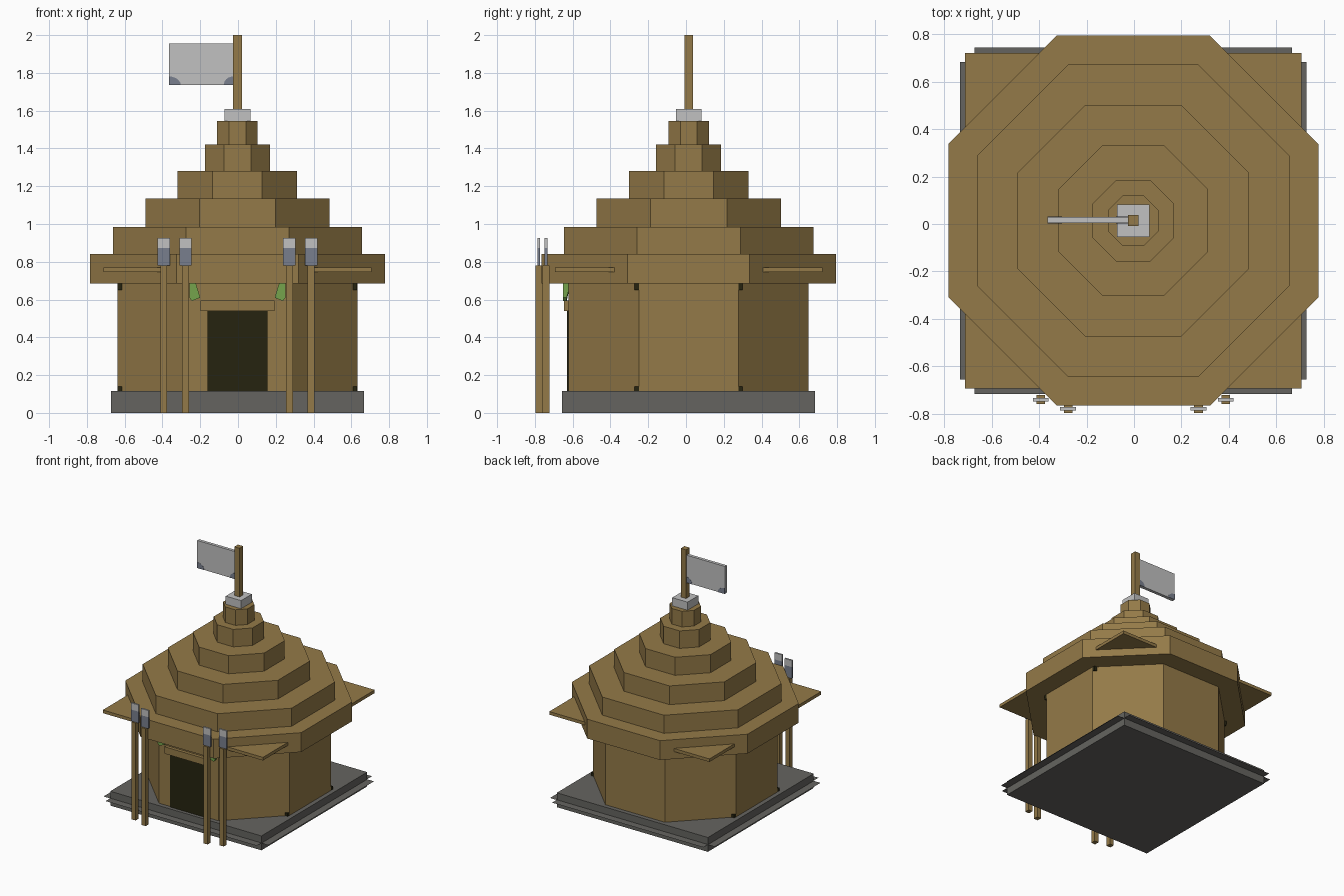
import bpy, bmesh, math
from mathutils import Vector

default = bpy.data.objects.get("Cube")
if default:
    bpy.data.objects.remove(default, do_unlink=True)


def material(name, rgb):
    m = bpy.data.materials.new(name)
    lin = [((c / 255 + 0.055) / 1.055) ** 2.4 for c in rgb] + [1]
    m.use_nodes = True
    m.diffuse_color = lin
    m.node_tree.nodes["Principled BSDF"].inputs["Base Color"].default_value = lin
    return m


WOOD = material("brown wood", (148, 122, 72))
STONE = material("dark grey stone", (101, 100, 96))
PALE = material("pale grey", (193, 193, 193))
SLATE = material("slate blue grey", (121, 127, 141))
LEAF = material("leaf green", (117, 164, 76))
DARK = material("dark opening", (38, 36, 16))

CX, CY = -0.003, 0.014   # axis of the building


def prism(name, pts, lo, hi, mat, axis="z"):
    """Extrude a flat outline between lo and hi along z or y."""
    def place(p, h):
        return (p[0], p[1], h) if axis == "z" else (p[0], h, p[1])
    bm = bmesh.new()
    base = bm.faces.new([bm.verts.new(place(p, lo)) for p in pts])
    if hi > lo:
        ext = bmesh.ops.extrude_face_region(bm, geom=[base], use_keep_orig=True)
        shift = Vector(place((0, 0), hi - lo))
        for g in ext["geom"]:
            if isinstance(g, bmesh.types.BMVert):
                g.co += shift
        bmesh.ops.recalc_face_normals(bm, faces=bm.faces[:])
    mesh = bpy.data.meshes.new(name)
    bm.to_mesh(mesh)
    bm.free()
    mesh.materials.append(mat)
    obj = bpy.data.objects.new(name, mesh)
    bpy.context.collection.objects.link(obj)
    return obj


def box(name, x, y, z, mat):
    rect = [(x[0], y[0]), (x[1], y[0]), (x[1], y[1]), (x[0], y[1])]
    return prism(name, rect, z[0], z[1], mat)


def around(half, centre):
    return (centre - half, centre + half)


def octagon(apothem):
    r = apothem / math.cos(math.pi / 8)
    return [(CX + r * math.cos((i + 0.5) * math.pi / 4),
             CY + r * math.sin((i + 0.5) * math.pi / 4)) for i in range(8)]


# Stone base with thin flanges on its four sides
box("base_slab", around(0.67, CX), around(0.67, CY), (0, 0.115), STONE)
box("base_flange_sides", around(0.73, CX), around(0.67, CY), (0.057, 0.057), STONE)
box("base_flange_ends", around(0.67, CX), around(0.73, CY), (0.059, 0.059), STONE)

# Octagonal wall
prism("wall", octagon(0.635), 0.115, 0.685, WOOD)

# Small dark gaps at the side corners of the wall
for sx in (-1, 1):
    for sy in (-1, 1):
        x, y = CX + sx * 0.622, CY + sy * 0.272
        box("corner_gap_top", around(0.012, x), around(0.014, y), (0.65, 0.685), DARK)
        box("corner_gap_bottom", around(0.012, x), around(0.014, y), (0.115, 0.14), DARK)

# Stepped roof
tiers = [(0.78, 0.84), (0.66, 0.985), (0.488, 1.135),
         (0.316, 1.28), (0.172, 1.42), (0.107, 1.545)]
bottom = 0.685
for apothem, top in tiers:
    prism("roof_tier", octagon(apothem), bottom, top, WOOD)
    bottom = top

# Square board whose corners stick out of the eaves
box("eave_board", around(0.71, CX), around(0.708, CY), (0.745, 0.77), WOOD)

# Cap, flagpole and flag
box("roof_cap", around(0.068, CX), around(0.068, CY), (1.545, 1.61), PALE)
box("flagpole", around(0.023, CX), around(0.023, CY), (1.61, 2.0), WOOD)
box("flag", (-0.365, -0.025), (0.005, 0.03), (1.735, 1.955), PALE)
for corner, side, rx in ((-0.365, 1, 0.062), (-0.026, -1, 0.05)):
    arc = [(corner + side * rx * math.cos(t * math.pi / 12),
            1.735 + 0.046 * math.sin(t * math.pi / 12)) for t in range(7)]
    prism("flag_corner_patch", [(corner, 1.735)] + arc, 0.003, 0.032, SLATE, "y")

# Doorway and lintel
box("doorway", around(0.158, CX), (-0.629, -0.615), (0.115, 0.54), DARK)
box("lintel", around(0.195, CX), (-0.647, -0.61), (0.54, 0.595), WOOD)

for s in (-1, 1):
    # Hanging leaves beside the lintel
    outline = [(0.255, 0.685), (0.22, 0.685), (0.197, 0.61), (0.24, 0.593), (0.255, 0.61)]
    leaf = prism("hanging_leaf", [(CX + s * x, z) for x, z in outline],
                 -0.65, -0.61, LEAF, "y")
    for v in leaf.data.vertices:
        if v.co.z < 0.65 and v.co.y > -0.63:
            v.co.y = -0.632

    # Two free-standing posts with flat two-tone heads
    for x, y in ((0.275, -0.779), (0.39, -0.741)):
        px = CX + s * x
        box("front_post", around(0.018, px), around(0.019, y), (0, 0.78), WOOD)
        box("post_head_lower", around(0.033, px), around(0.007, y), (0.78, 0.872), SLATE)
        box("post_head_upper", around(0.033, px), around(0.007, y), (0.872, 0.925), PALE)
